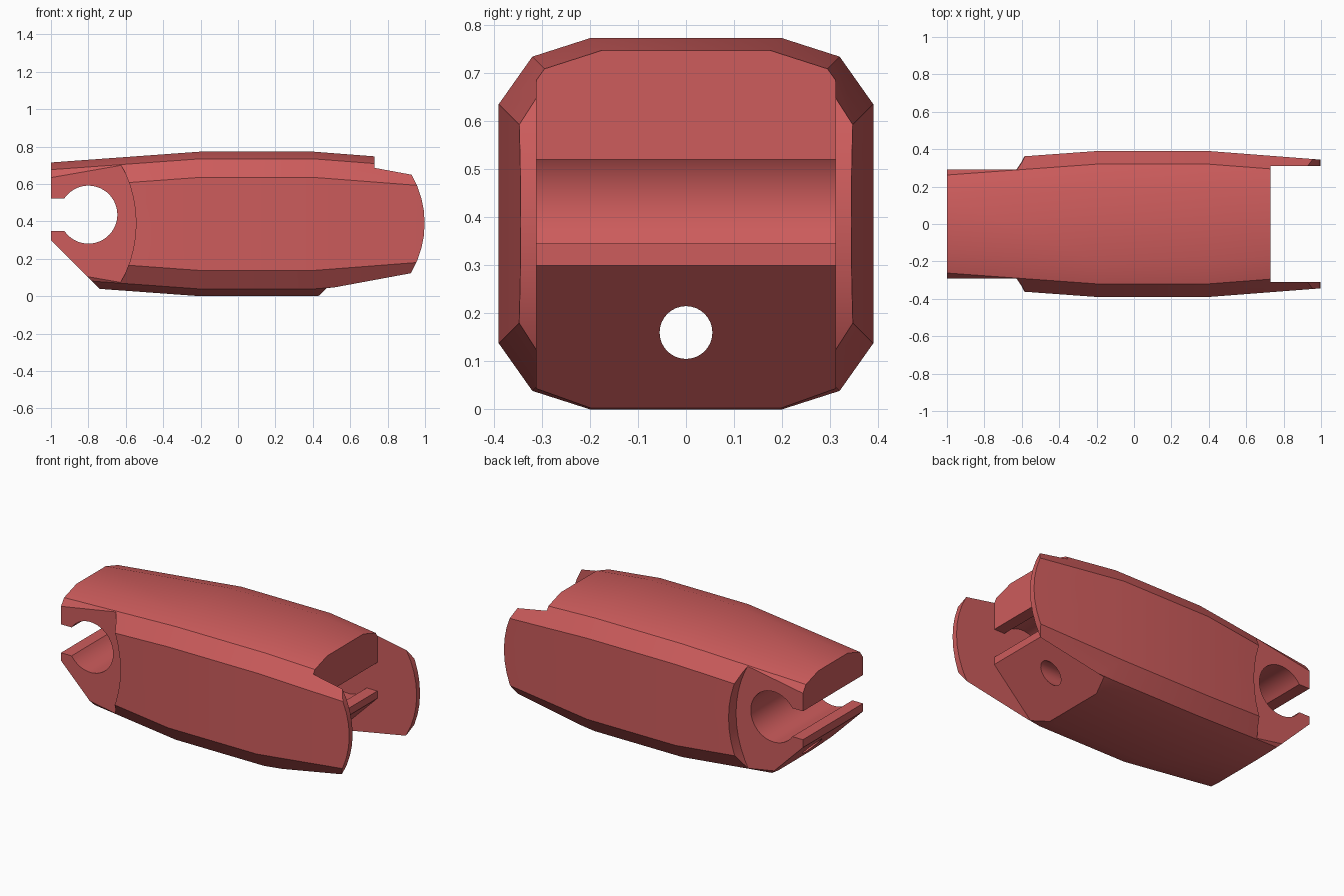
import bpy, bmesh, math

if "Cube" in bpy.data.objects:
    bpy.data.objects.remove(bpy.data.objects["Cube"])

red = bpy.data.materials.new("soft red")
red.diffuse_color = (0.61, 0.107, 0.107, 1)
red.use_nodes = True
red.node_tree.nodes["Principled BSDF"].inputs["Base Color"].default_value = red.diffuse_color


def mesh_object(name, bm):
    bmesh.ops.recalc_face_normals(bm, faces=bm.faces)
    me = bpy.data.meshes.new(name)
    bm.to_mesh(me)
    bm.free()
    ob = bpy.data.objects.new(name, me)
    bpy.context.collection.objects.link(ob)
    me.materials.append(red)
    return ob


def loft(name, rings):
    """Skin a list of closed rings and cap both ends."""
    bm = bmesh.new()
    vs = [[bm.verts.new(p) for p in r] for r in rings]
    n = len(vs[0])
    for a, b in zip(vs, vs[1:]):
        for i in range(n):
            j = (i + 1) % n
            bm.faces.new((a[i], a[j], b[j], b[i]))
    bm.faces.new(vs[0])
    bm.faces.new(vs[-1])
    return mesh_object(name, bm)


def slab(name, outline, y0, y1):
    """Extrude an x-z outline between two y positions."""
    return loft(name, [[(x, y, z) for x, z in outline] for y in (y0, y1)])


def arc(cx, cz, r, a0, a1, n):
    return [(cx + r * math.cos(math.radians(a0 + (a1 - a0) * i / n)),
             cz + r * math.sin(math.radians(a0 + (a1 - a0) * i / n))) for i in range(n + 1)]


def mirror_x(outline):
    return [(-x, z) for x, z in outline]


# Barrel-shaped shell: a chamfered section that shrinks toward both ends
MID = 0.3865
quarter = [(0.39, 0.249), (0.32, 0.348), (0.20, 0.3865)]


def section(x, d):
    q = [(y - d, z - d) for y, z in quarter]
    half = q + [(-y, z) for y, z in reversed(q)]
    return [(x, y, MID + z) for y, z in half] + [(x, -y, MID - z) for y, z in half]


body = loft("link_body", [section(-1, 0.058), section(-0.2, 0), section(0.4, 0), section(1, 0.046)])


def cut(cutter):
    cutter.hide_render = True
    m = body.modifiers.new(cutter.name, 'BOOLEAN')
    m.operation = 'DIFFERENCE'
    m.solver = 'EXACT'
    m.object = cutter
    bpy.context.view_layer.objects.active = body
    bpy.ops.object.modifier_apply(modifier=m.name)
    bpy.data.objects.remove(cutter)


# Narrow neck on the left, ending in a concave shoulder
shoulder = arc(-1.195, 0.39, 0.65, -50, 50, 16)
neck = [(-1.3, shoulder[0][1])] + shoulder + [(-1.3, shoulder[-1][1])]
for s in (-1, 1):
    cut(slab("neck_cutter", neck, s * 0.292, s * 0.6))

# Sloped chin under the neck
cut(slab("chin_cutter", [(-1.2, 0.5 - 0.0), (-0.6, -0.1), (-1.2, -0.1)], -0.6, 0.6))

# Gap between the cheeks on the right, with the same sloped chin on the core
cut(slab("gap_cutter", [(0.73, 1), (0.73, 0.30), (0.33, -0.1), (1.3, -0.1), (1.3, 1)], -0.311, 0.311))

# Rounded ends of the cheeks
tip = arc(0.478, 0.39, 0.52, -60, 60, 16)
cut(slab("tip_cutter", tip + [(tip[-1][0], 1.1), (1.3, 1.1), (1.3, -0.3), (tip[0][0], -0.3)], -0.6, 0.6))


# Open pin sockets: a round hole with a straight mouth
def keyhole(cx, cz, mouth):
    a = math.degrees(math.asin(0.0875 / 0.155))
    return arc(cx, cz, 0.155, a, 360 - a, 40) + [(cx + mouth, cz - 0.0875), (cx + mouth, cz + 0.0875)]


cut(slab("left_socket_cutter", mirror_x(keyhole(0.80, 0.436, 0.4)), -0.6, 0.6))
cut(slab("right_socket_cutter", keyhole(0.53, 0.433, 0.3), -0.311, 0.311))

# Cord hole running the whole length
ring = arc(0, 0.16, 0.055, 0, 360, 32)[:-1]
cut(loft("cord_hole_cutter", [[(x, y, z) for y, z in ring] for x in (-1.3, 1.3)]))

# Smooth the barrel, keep the chamfers crisp
bpy.ops.object.select_all(action='DESELECT')
body.select_set(True)
bpy.context.view_layer.objects.active = body
bpy.ops.object.shade_smooth_by_angle(angle=math.radians(30))
